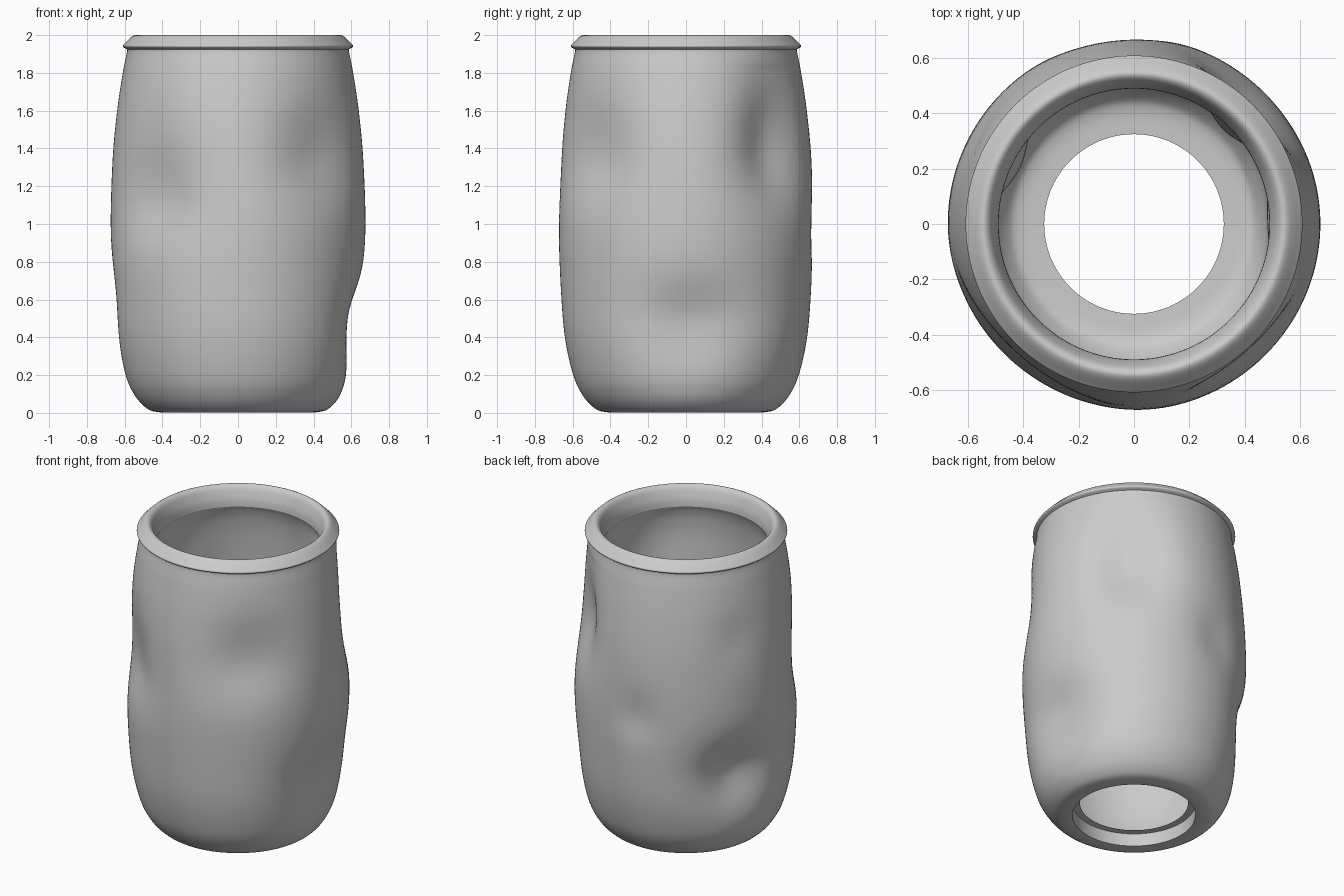
import bpy, bmesh, math

if "Cube" in bpy.data.objects:
    bpy.data.objects.remove(bpy.data.objects["Cube"])

SEG = 160

# (radius, height) control points: bottom lip, outer wall, rolled rim, inner wall
FOOT = [(0.325, 0.088), (0.37, 0.088), (0.37, 0.004)]
BODY = [(0.37, 0.004), (0.42, 0.004), (0.48, 0.022), (0.545, 0.09), (0.597, 0.2),
        (0.641, 0.4), (0.662, 0.65), (0.675, 1.0), (0.664, 1.35), (0.640, 1.6),
        (0.610, 1.8), (0.590, 1.9), (0.588, 1.925)]
RIM = [(0.588, 1.925), (0.606, 1.935), (0.609, 1.945), (0.598, 1.957), (0.578, 1.978),
       (0.558, 1.995), (0.54, 1.999), (0.522, 1.985), (0.508, 1.955), (0.494, 1.91),
       (0.49, 1.87)]
INNER = [(0.49, 1.87), (0.508, 1.83), (0.53, 1.75), (0.552, 1.6), (0.575, 1.35),
         (0.585, 1.0), (0.573, 0.65), (0.553, 0.4), (0.515, 0.22), (0.46, 0.125),
         (0.41, 0.095), (0.325, 0.088)]

# azimuth deg, height, depth, angular width deg, height spread below / above
DENTS = [
    (2, 0.48, 0.077, 27, 0.27, 0.21),
    (46, 1.40, 0.10, 20, 0.27, 0.33),
    (-49, 1.36, 0.062, 24, 0.24, 0.27),
    (229, 1.14, 0.072, 24, 0.22, 0.33),
    (154, 0.58, 0.11, 22, 0.25, 0.20),
    (98, 0.97, 0.025, 13, 0.14, 0.18),
    (152, 1.47, 0.014, 13, 0.17, 0.17),
]


def smooth_curve(pts, n):
    """Catmull-Rom samples through the points."""
    out = []
    for i in range(len(pts) - 1):
        p0, p1, p2 = pts[max(i - 1, 0)], pts[i], pts[i + 1]
        p3 = pts[min(i + 2, len(pts) - 1)]
        for k in range(n):
            t = k / n
            out.append(tuple(0.5 * (2 * b + (c - a) * t + (2 * a - 5 * b + 4 * c - d) * t * t
                                    + (3 * b - a - 3 * c + d) * t ** 3)
                             for a, b, c, d in zip(p0, p1, p2, p3)))
    return out + [pts[-1]]


def dent_depth(ang, z, top):
    """Inward push of the wall at a given azimuth and height."""
    total = 0
    for az, zc, depth, wa, low, high in DENTS:
        da = (math.degrees(ang) - az + 180) % 360 - 180
        s = high if z > zc else low
        total += depth * math.exp(-(da / wa) ** 2 - ((z - zc) / s) ** 2)
    fade = max(0, min(1, z / 0.12, (top - z) / 0.1))
    return total * fade


def lathe(name, profile, material, dent_top=None):
    bm = bmesh.new()
    rings = []
    for r, z in profile:
        ring = []
        for i in range(SEG):
            a = 2 * math.pi * i / SEG
            rr = r
            if dent_top:
                rr -= dent_depth(a, z, dent_top) * max(0, min(1, (r - 0.38) / 0.1))
            ring.append(bm.verts.new((rr * math.cos(a), rr * math.sin(a), z)))
        rings.append(ring)
    for lo, hi in zip(rings, rings[1:]):
        for i in range(SEG):
            j = (i + 1) % SEG
            bm.faces.new((lo[i], lo[j], hi[j], hi[i]))
    mesh = bpy.data.meshes.new(name)
    bm.to_mesh(mesh)
    bm.free()
    mesh.materials.append(material)
    obj = bpy.data.objects.new(name, mesh)
    bpy.context.collection.objects.link(obj)
    bpy.ops.object.select_all(action='DESELECT')
    obj.select_set(True)
    bpy.context.view_layer.objects.active = obj
    bpy.ops.object.shade_smooth_by_angle(angle=math.radians(40))
    return obj


grey = bpy.data.materials.new("plain_grey")
grey.diffuse_color = (0.6, 0.6, 0.6, 1)
grey.use_nodes = True
grey.node_tree.nodes["Principled BSDF"].inputs["Base Color"].default_value = grey.diffuse_color

# thick dented barrel with a recessed, open bottom and a rolled rim
lathe("bottom_lip", FOOT, grey)
lathe("dented_body", smooth_curve(BODY, 8), grey, dent_top=1.92)
lathe("rolled_rim", smooth_curve(RIM, 3), grey)
lathe("inner_wall", smooth_curve(INNER, 6), grey, dent_top=1.86)
